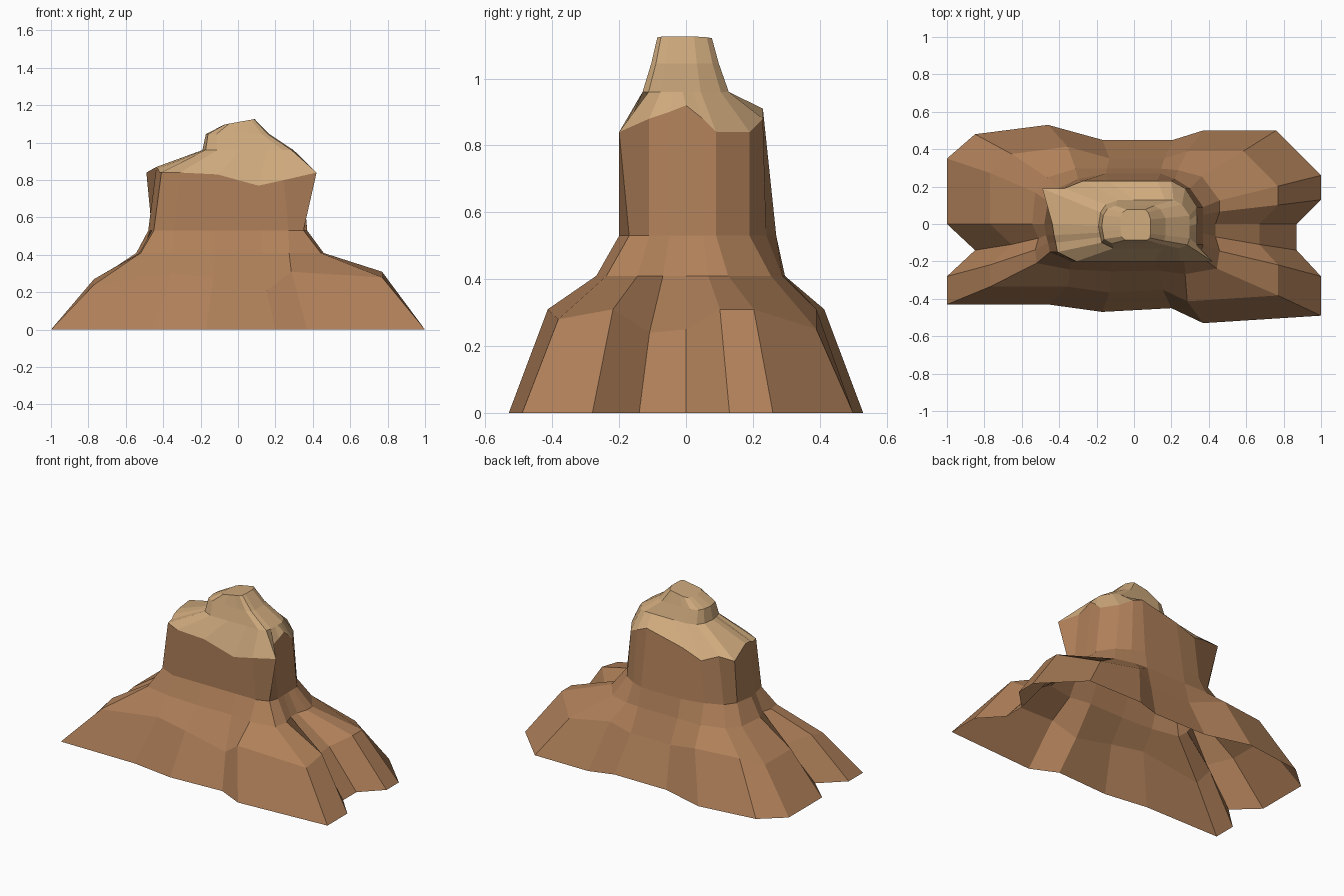
import bpy

if "Cube" in bpy.data.objects:
    bpy.data.objects.remove(bpy.data.objects["Cube"])

# Ground outline: root tips and the grooves between them, counter-clockwise
ground = [(-1, -.43), (-.46, -.43), (-.17, -.47), (.2, -.45), (.37, -.53), (1, -.49),
          (1, -.28), (.87, -.14), (.87, 0), (1, .13), (1, .26), (.76, .5), (.37, .5),
          (.21, .45), (-.17, .45), (-.46, .53), (-.85, .48), (-1, .35), (-1, 0),
          (-.85, -.14), (-1, -.28)]
# Heights along the tops of the roots
root_z = [.24, .30, .28, .21, .31, .28, .31, .24, .25, .31, .31, .25, .31, .25,
          .25, .31, .31, .26, .26, .22, .27]
# Trunk outline and the uneven height of its broken rim
trunk = [(-.45, -.15), (-.34, -.2), (-.12, -.2), (.12, -.2), (.27, -.2), (.35, -.17),
         (.37, -.11), (.37, -.05), (.37, 0), (.37, .05), (.37, .09), (.3, .19), (.22, .24),
         (.14, .27), (-.15, .27), (-.3, .24), (-.41, .19), (-.46, .12), (-.48, 0),
         (-.47, -.06), (-.46, -.1)]
rim_z = [.84, .84, .83, .77, .80, .84, .88, .90, .92, .88, .84, .84, .88, .91,
         .85, .80, .84, .84, .87, .86, .84]
# Splinters that flare outward from the rim
flares = {5: (.42, -.2, .84), 17: (-.49, .19, .84)}
N = len(ground)


def material(name, colour):
    m = bpy.data.materials.new(name)
    m.diffuse_color = (*colour, 1)
    m.use_nodes = True
    m.node_tree.nodes["Principled BSDF"].inputs["Base Color"].default_value = m.diffuse_color
    return m


def loft(name, rings, mat, close_top=False):
    verts = [v for ring in rings for v in ring]
    faces = []
    for r in range(len(rings) - 1):
        for i in range(N):
            j = (i + 1) % N
            faces.append((r * N + i, r * N + j, (r + 1) * N + j, (r + 1) * N + i))
    if close_top:
        faces.append(tuple(range(len(verts) - N, len(verts))))
    mesh = bpy.data.meshes.new(name)
    mesh.from_pydata(verts, [], faces)
    mesh.materials.append(mat)
    obj = bpy.data.objects.new(name, mesh)
    bpy.context.collection.objects.link(obj)
    return obj


bark = material("brown bark", (.43, .215, .10))
wood = material("pale wood", (.62, .40, .205))

# Bark: spreading roots, open underneath, rising into the trunk
base = [(x, y, 0) for x, y in ground]
roots = [(x * .77, y * .78, z) for (x, y), z in zip(ground, root_z)]
shoulder = [(t[0] + (r[0] - t[0]) * .22, t[1] + (r[1] - t[1]) * .32, .41)
            for t, r in zip(trunk, roots)]
neck = [(x, y, .53) for x, y in trunk]
plain_rim = [(x * .91, min(y, .23), z) for (x, y), z in zip(trunk, rim_z)]
rim = [flares.get(i, p) for i, p in enumerate(plain_rim)]
loft("bark_stump", [base, roots, shoulder, neck, rim], bark)


# Broken wood: stepped rings narrowing to a slanted tip
def shrink(sx, sy, ox, z, slope):
    ring = []
    for x, y, _ in plain_rim:
        px = x * sx + ox
        ring.append((px, y * sy - .01, z + slope * px))
    return ring


loft("broken_wood_top", [rim, shrink(.63, .6, .085, .96, 0),
                         shrink(.44, .47, .02, 1.045, 0),
                         shrink(.21, .38, .018, 1.11, .18)], wood, close_top=True)
